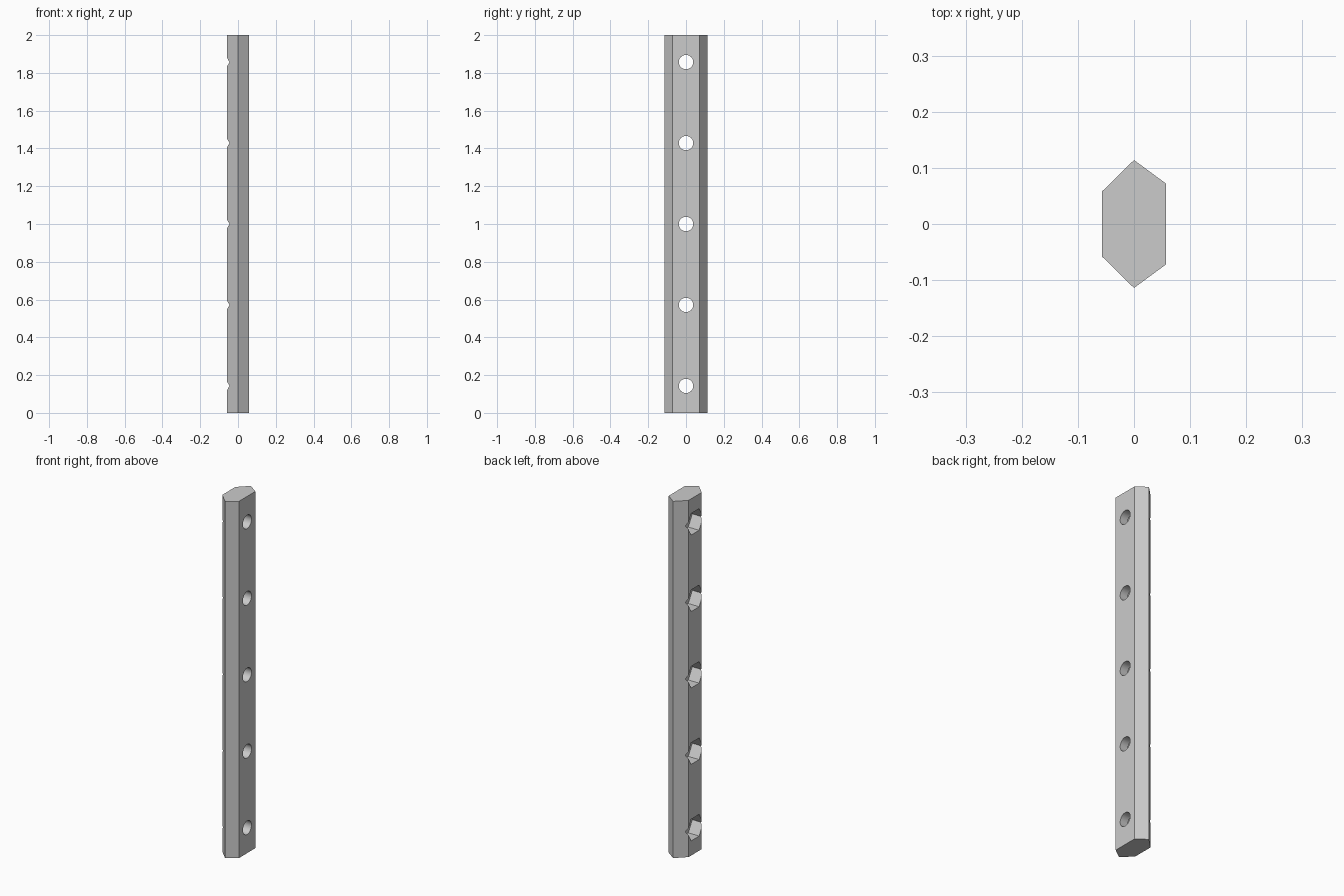
import bpy, bmesh, math
from mathutils import Vector

default = bpy.data.objects.get("Cube")
if default:
    bpy.data.objects.remove(default, do_unlink=True)

LENGTH = 2.0
HOLE_HEIGHTS = [1 + k * 3 / 7 for k in range(-2, 3)]

# Single plain grey finish
grey = bpy.data.materials.new("plain_grey")
grey.use_nodes = True
grey.diffuse_color = (0.6, 0.6, 0.6, 1)
grey.node_tree.nodes["Principled BSDF"].inputs["Base Color"].default_value = (0.6, 0.6, 0.6, 1)


def make_prisms(name, outlines, sweep):
    """Extrude each closed outline along the sweep vector into one object."""
    bm = bmesh.new()
    for outline in outlines:
        face = bm.faces.new([bm.verts.new(p) for p in outline])
        result = bmesh.ops.extrude_face_region(bm, geom=[face], use_keep_orig=True)
        moved = [g for g in result["geom"] if isinstance(g, bmesh.types.BMVert)]
        bmesh.ops.translate(bm, verts=moved, vec=Vector(sweep))
    bmesh.ops.recalc_face_normals(bm, faces=bm.faces[:])
    mesh = bpy.data.meshes.new(name)
    bm.to_mesh(mesh)
    bm.free()
    mesh.materials.append(grey)
    obj = bpy.data.objects.new(name, mesh)
    bpy.context.collection.objects.link(obj)
    return obj


def ring(sides, radius, x, z):
    """Regular polygon facing x, with corners pointing along y."""
    angles = [2 * math.pi * i / sides for i in range(sides)]
    return [(x, radius * math.cos(a), z + radius * math.sin(a)) for a in angles]


def cut(target, cutter):
    cutter.hide_render = True
    mod = target.modifiers.new("cut", "BOOLEAN")
    mod.operation = "DIFFERENCE"
    mod.solver = "EXACT"
    mod.object = cutter
    bpy.ops.object.modifier_apply(modifier=mod.name)
    bpy.data.objects.remove(cutter, do_unlink=True)


# Six-sided bar: wider flat on the left, narrower flat on the right
half = [(0.057, 0.072), (0, 0.114), (-0.057, 0.058)]
section = half + [(x, -y) for x, y in reversed(half)]
bar = make_prisms("drilled_bar", [[(x, y, 0) for x, y in section]], (0, 0, LENGTH))

bpy.ops.object.select_all(action="DESELECT")
bar.select_set(True)
bpy.context.view_layer.objects.active = bar

# Hexagonal nut pockets in the narrow flat
cut(bar, make_prisms("nut_pocket_cutter",
                     [ring(6, 0.07, -0.2, z) for z in HOLE_HEIGHTS], (0.21, 0, 0)))

# Round bolt holes right through
cut(bar, make_prisms("bolt_hole_cutter",
                     [ring(32, 0.038, -0.2, z) for z in HOLE_HEIGHTS], (0.4, 0, 0)))

bpy.ops.object.shade_smooth_by_angle(angle=math.radians(30))
